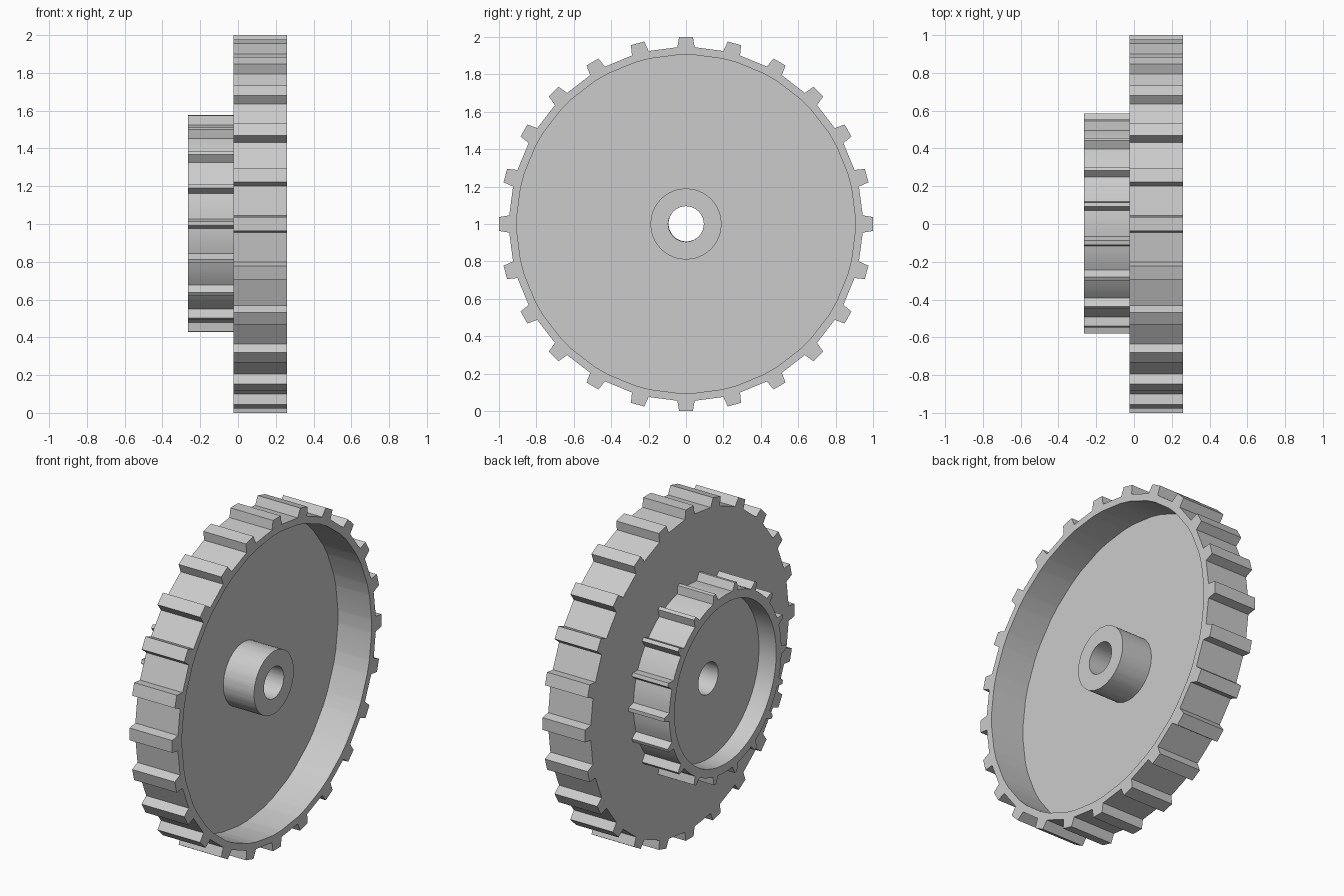
import bpy, bmesh
from math import sin, cos, pi, atan2, hypot, radians

cube = bpy.data.objects.get("Cube")
if cube:
    bpy.data.objects.remove(cube, do_unlink=True)

grey = bpy.data.materials.new("plain grey")
grey.use_nodes = True
GREY = (0.6, 0.6, 0.6, 1)
grey.diffuse_color = GREY
grey.node_tree.nodes["Principled BSDF"].inputs["Base Color"].default_value = GREY


def tooth_outline(count, root, tip, root_half, tip_half, phase=0, arc_points=0):
    """Gear outline as (angle, radius) pairs, one tapered tooth at a time."""
    pitch = 2 * pi / count
    corners = [(-root_half, root), (-tip_half, tip), (tip_half, tip), (root_half, root)]
    base = atan2(root_half, root)
    outline = []
    for i in range(count):
        mid = phase + i * pitch
        outline += [(mid + atan2(s, r), hypot(s, r)) for s, r in corners]
        # Extra points round off the valley between teeth
        for k in range(arc_points):
            t = (k + 1) / (arc_points + 1)
            outline.append((mid + base + t * (pitch - 2 * base), hypot(root, root_half)))
    return outline


def make_gear(name, outline, profile, centre, closed):
    """Skin rings along the x axis; a radius of None follows the toothed outline."""
    bm = bmesh.new()
    rings = []
    for radius, x in profile:
        rings.append([bm.verts.new((x, (radius or r) * cos(a), (radius or r) * sin(a)))
                      for a, r in outline])
    pairs = list(zip(rings, rings[1:]))
    if closed:
        pairs.append((rings[-1], rings[0]))
    n = len(outline)
    for a, b in pairs:
        for i in range(n):
            j = (i + 1) % n
            bm.faces.new((a[i], a[j], b[j], b[i]))
    bmesh.ops.recalc_face_normals(bm, faces=bm.faces)
    mesh = bpy.data.meshes.new(name)
    bm.to_mesh(mesh)
    bm.free()
    mesh.materials.append(grey)
    obj = bpy.data.objects.new(name, mesh)
    obj.location = centre
    bpy.context.collection.objects.link(obj)
    bpy.ops.object.select_all(action="DESELECT")
    obj.select_set(True)
    bpy.context.view_layer.objects.active = obj
    bpy.ops.object.shade_smooth_by_angle(angle=radians(20))
    return obj


BACK, FRONT = -0.025, 0.26
BORE = 0.095

# Large gear: toothed rim, recessed web and raised hub with a bore
make_gear("large_gear",
          tooth_outline(24, 0.945, 1.0, 0.046, 0.037),
          [(None, BACK), (None, FRONT), (0.905, FRONT), (0.905, 0.035),
           (0.19, 0.035), (0.19, 0.24), (BORE, 0.24), (BORE, BACK)],
          (0, 0, 1), closed=True)

# Small gear: toothed rim with a shallow recess, joined to the large gear
make_gear("small_gear",
          tooth_outline(18, 0.535, 0.582, 0.025, 0.011, arc_points=3),
          [(None, BACK), (None, -0.265), (0.485, -0.265), (0.485, -0.15),
           (BORE, -0.15), (BORE, BACK)],
          (0, 0.002, 1.002), closed=False)
